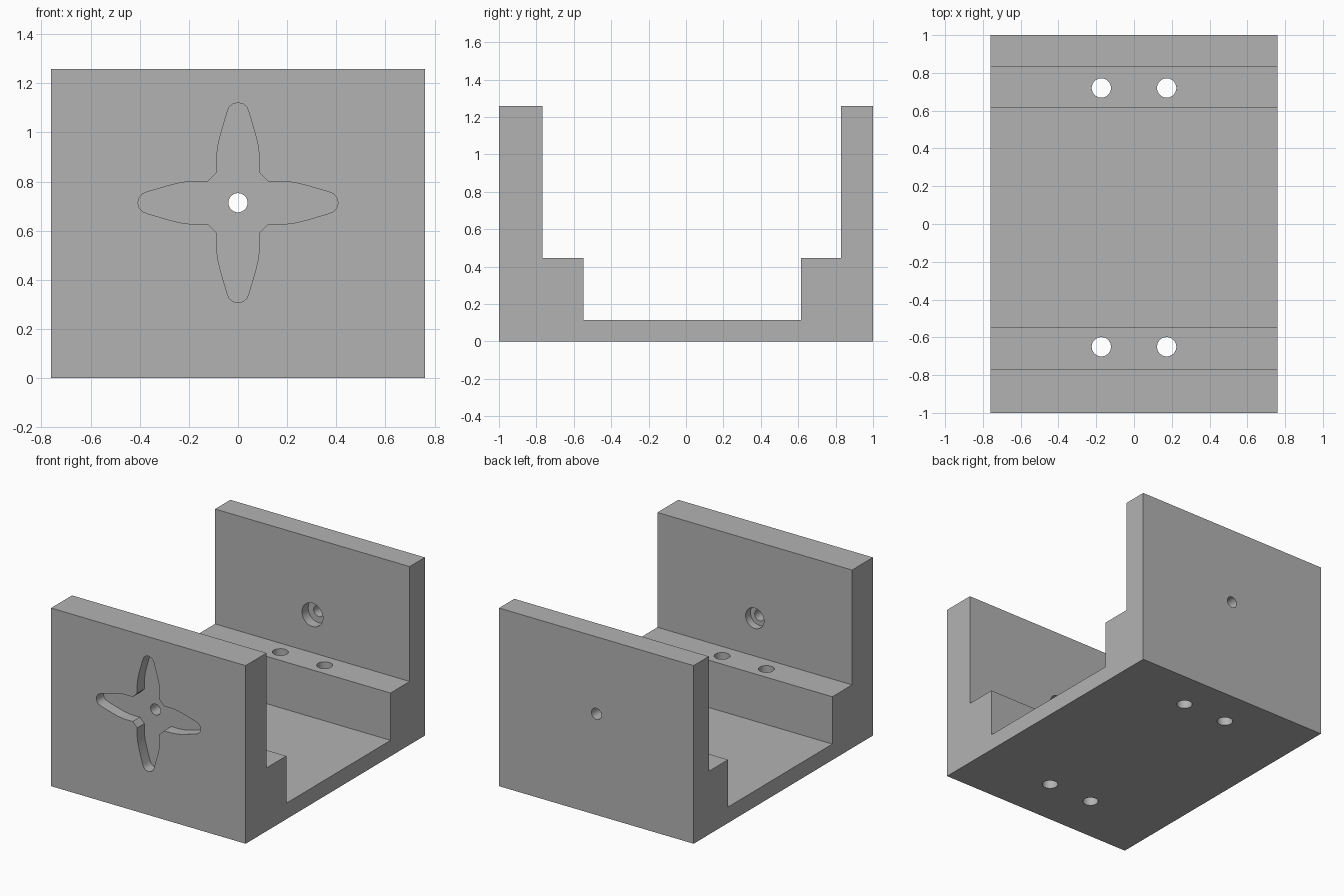
import bpy
import bmesh
import math
from mathutils import Vector

cube = bpy.data.objects.get("Cube")
if cube:
    bpy.data.objects.remove(cube, do_unlink=True)

grey = bpy.data.materials.new("plain grey")
grey.use_nodes = True
colour = (0.45, 0.45, 0.45, 1)
grey.diffuse_color = colour
grey.node_tree.nodes["Principled BSDF"].inputs["Base Color"].default_value = colour


def prism(name, points, offset):
    """Extrude a flat outline along an offset into a closed solid."""
    bm = bmesh.new()
    face = bm.faces.new([bm.verts.new(p) for p in points])
    ext = bmesh.ops.extrude_face_region(bm, geom=[face])
    moved = [v for v in ext["geom"] if isinstance(v, bmesh.types.BMVert)]
    bmesh.ops.translate(bm, verts=moved, vec=offset)
    bmesh.ops.recalc_face_normals(bm, faces=bm.faces)
    mesh = bpy.data.meshes.new(name)
    bm.to_mesh(mesh)
    bm.free()
    obj = bpy.data.objects.new(name, mesh)
    bpy.context.collection.objects.link(obj)
    mesh.materials.append(grey)
    return obj


def cut(body, cutter):
    """Subtract a cutter from the body and discard it."""
    cutter.hide_render = True
    mod = body.modifiers.new("cut", "BOOLEAN")
    mod.operation = "DIFFERENCE"
    mod.solver = "EXACT"
    mod.object = cutter
    bpy.context.view_layer.objects.active = body
    bpy.ops.object.modifier_apply(modifier=mod.name)
    bpy.data.objects.remove(cutter, do_unlink=True)


def drill(body, start, offset, radius, sides=40):
    """Cut a round hole from start along y or z."""
    start, offset = Vector(start), Vector(offset)
    side = Vector((0, 1, 0)) if offset.z else Vector((0, 0, 1))
    ring = []
    for i in range(sides):
        a = math.tau * i / sides
        ring.append(start + radius * (math.cos(a) * Vector((1, 0, 0)) + math.sin(a) * side))
    cut(body, prism("hole_cutter", ring, offset))


# Stepped channel profile, extruded across the width
HALF, TOP, STEP, FLOOR = 0.76, 1.258, 0.447, 0.113
FRONT, BACK = -0.767, 0.83
profile = [(-1, 0), (1, 0), (1, TOP), (BACK, TOP), (BACK, STEP), (0.616, STEP),
           (0.616, FLOOR), (-0.547, FLOOR), (-0.547, STEP), (FRONT, STEP),
           (FRONT, TOP), (-1, TOP)]
bracket = prism("bracket", [(-HALF, y, z) for y, z in profile], (2 * HALF, 0, 0))

# Four-armed recess in the front wall
AXIS = 0.714
half_arm = [(0.087, 0.122), (0.087, 0.19), (0.081, 0.235), (0.07, 0.28),
            (0.043, 0.372), (0.035, 0.39), (0.02, 0.402)]
arm = half_arm + [(0, 0.407)] + [(-x, z) for x, z in reversed(half_arm)]
outline = []
for k in range(4):
    c, s = math.cos(k * math.pi / 2), math.sin(k * math.pi / 2)
    outline += [(x * c - z * s, -1.05, AXIS + x * s + z * c) for x, z in arm]
cut(bracket, prism("horn_cutter", outline, (0, 0.13, 0)))

# Axle hole through both walls, with a counterbore on each inner face
drill(bracket, (0, -1.1, AXIS), (0, 2.2, 0), 0.039)
drill(bracket, (0, FRONT + 0.1, AXIS), (0, -0.155, 0), 0.072)
drill(bracket, (0, BACK - 0.1, AXIS), (0, 0.17, 0), 0.082)

# Mounting holes through the steps
for x in (-0.173, 0.173):
    for y in (-0.65, 0.72):
        drill(bracket, (x, y, -0.1), (0, 0, 0.8), 0.051)

bpy.ops.object.select_all(action="DESELECT")
bracket.select_set(True)
bpy.context.view_layer.objects.active = bracket
bpy.ops.object.shade_smooth_by_angle(angle=math.radians(30))
